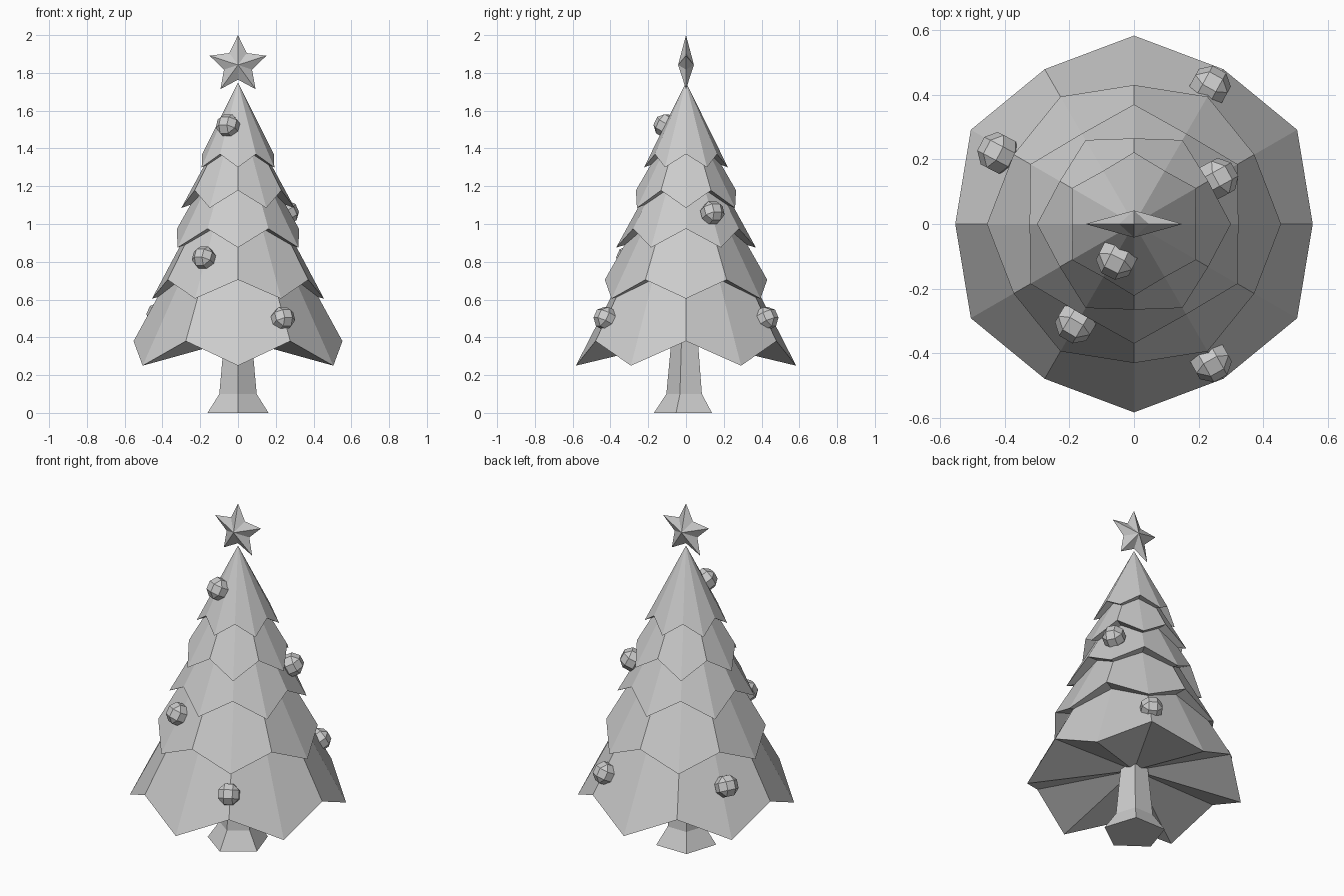
import bpy, bmesh
from math import sin, cos, pi, radians, atan2
from mathutils import Matrix, Vector

if "Cube" in bpy.data.objects:
    bpy.data.objects.remove(bpy.data.objects["Cube"])


def make(name, verts, faces, color):
    me = bpy.data.meshes.new(name)
    me.from_pydata(verts, [], faces)
    bm = bmesh.new()
    bm.from_mesh(me)
    bmesh.ops.recalc_face_normals(bm, faces=bm.faces)
    bm.to_mesh(me)
    bm.free()
    return add(name, me)


def add(name, me):
    ob = bpy.data.objects.new(name, me)
    bpy.context.collection.objects.link(ob)
    return ob


# branch tiers: low tip radius/z, high notch radius/z, apex z, start angle of tips
tiers = [(.583, .25, .553, .38, 1.39, 30),
         (.455, .605, .43, .705, 1.46, 0),
         (.370, .875, .323, .975, 1.55, 30),
         (.300, 1.085, .265, 1.178, 1.64, 0),
         (.222, 1.30, .19, 1.37, 1.75, 30)]
for n, (rl, zl, rh, zh, top, start) in enumerate(tiers):
    verts = []
    for i in range(12):
        a = radians(start + 30 * i)
        r, z = (rh, zh) if i % 2 else (rl, zl)
        verts.append((r * cos(a), r * sin(a), z))
    verts += [(0, 0, top), (0, 0, zh + .01)]
    faces = []
    for i in range(12):
        j = (i + 1) % 12
        faces += [(i, j, 12), (j, i, 13)]
    make(f"branch_tier_{n + 1}", verts, faces, None)

# five-sided trunk with flared foot
rings = [(.17, 0), (.104, .1), (.074, .42)]
verts = [(r * cos(radians(-90 + 72 * i)), r * sin(radians(-90 + 72 * i)), z)
         for r, z in rings for i in range(5)]
faces = [(k * 5 + i, k * 5 + (i + 1) % 5, k * 5 + 5 + (i + 1) % 5, k * 5 + 5 + i)
         for k in range(2) for i in range(5)]
faces += [tuple(range(5)), tuple(range(10, 15))]
make("trunk", verts, faces, None)

# faceted star on top
zc = 1.842
verts = []
for i in range(10):
    r = .078 if i % 2 else .158
    verts.append((r * sin(i * pi / 5), 0, zc + r * cos(i * pi / 5)))
verts += [(0, -.042, zc), (0, .042, zc)]
faces = []
for i in range(10):
    j = (i + 1) % 10
    faces += [(i, j, 10), (j, i, 11)]
make("star", verts, faces, None)

# ornaments: bevelled cubes facing outwards
spots = [(-.053, -.107, 1.52), (-.18, -.305, .82), (.238, -.425, .5),
         (-.42, .22, .52), (.235, .425, .5), (.258, .14, 1.06)]
for n, p in enumerate(spots):
    bm = bmesh.new()
    bmesh.ops.create_cube(bm, size=.113)
    bmesh.ops.bevel(bm, geom=bm.edges[:], offset=.033, segments=1, affect='EDGES')
    rot = Matrix.Rotation(atan2(p[1], p[0]), 4, 'Z') @ Matrix.Rotation(radians(-27), 4, 'Y')
    bm.transform(Matrix.Translation(Vector(p)) @ rot)
    me = bpy.data.meshes.new("ornament")
    bm.to_mesh(me)
    bm.free()
    add(f"ornament_{n + 1}", me)
